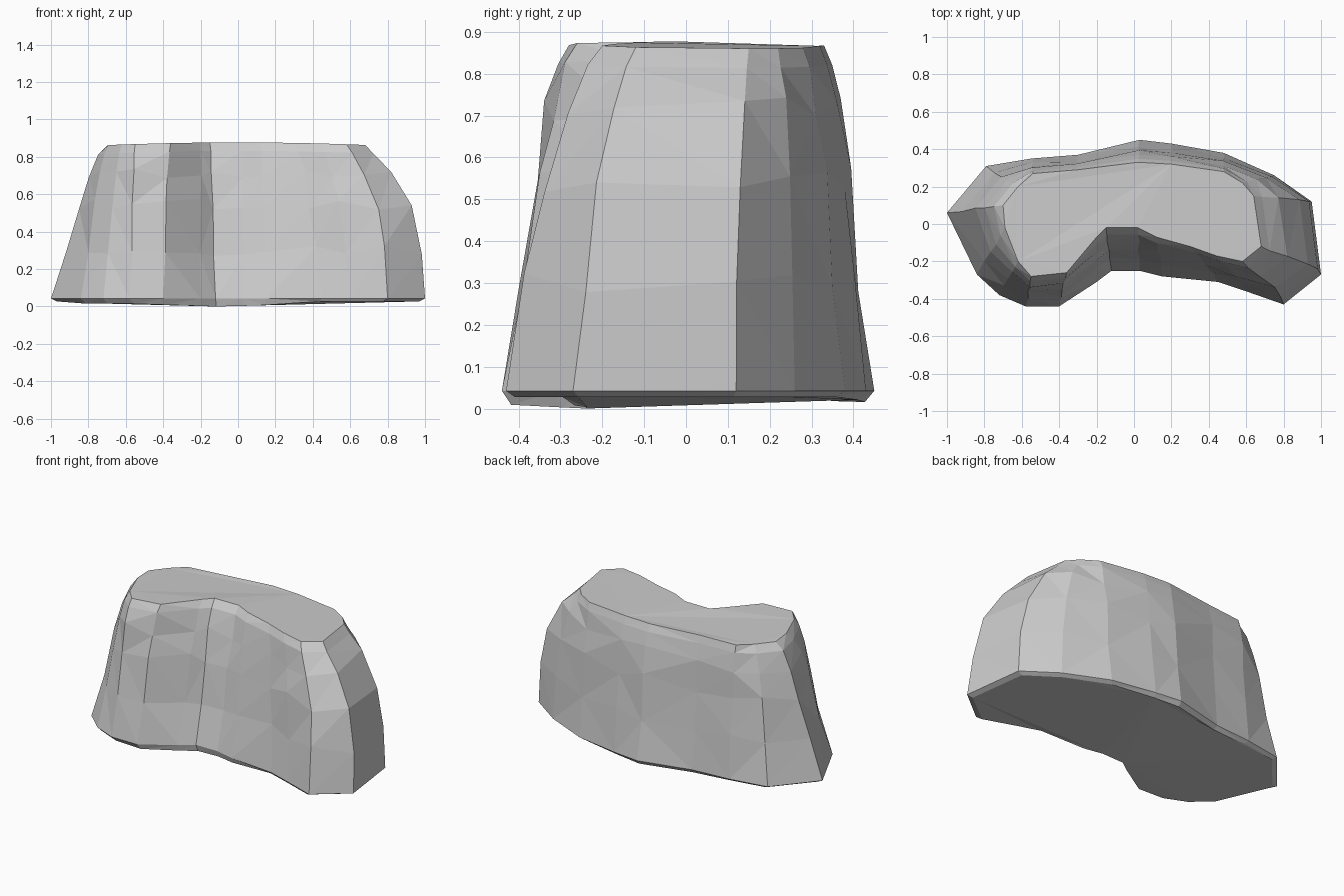
import bpy, bmesh, random

if "Cube" in bpy.data.objects:
    bpy.data.objects.remove(bpy.data.objects["Cube"])
random.seed(4)

# Matching kidney-shaped outlines: wide foot and narrow flat crown
FOOT = [(-1, .06), (-.79, .31), (-.55, .35), (-.3, .37), (.03, .45), (.2, .43), (.48, .38),
        (.75, .26), (.95, .12), (1, -.27), (.8, -.43), (.6, -.36), (.45, -.31), (.15, -.28),
        (.03, -.25), (-.12, -.25), (-.2, -.31), (-.4, -.44), (-.58, -.44), (-.72, -.38), (-.84, -.27)]
CROWN = [(-.7, .1), (-.62, .2), (-.54, .27), (-.3, .29), (.02, .33), (.2, .32), (.48, .28),
         (.58, .22), (.64, .15), (.68, -.12), (.58, -.2), (.44, -.17), (.3, -.12), (.12, -.07),
         (.02, -.02), (-.15, -.02), (-.2, -.07), (-.36, -.26), (-.55, -.28), (-.62, -.2), (-.69, -.02)]

# Height, taper over most of the rock, taper at the bulging right end
LEVELS = [(.045, 0, 0), (.3, .28, .06), (.55, .5, .22), (.72, .66, .57), (.835, .84, .86), (.88, 1, 1)]


def ring(bm, level):
    z, left, right = LEVELS[level]
    verts = []
    for (ax, ay), (bx, by) in zip(FOOT, CROWN):
        s = min(max((ax - .3) / .6, 0), 1)
        s = s * s * (3 - 2 * s)
        tx = left + (right - left) * s          # right end bulges in x,
        ty = left + (right - left) * s * .35    # much less in y
        x, y, h = ax + (bx - ax) * tx, ay + (by - ay) * ty, z
        if 0 < level < 4:                       # chipped, uneven walls
            x += random.uniform(-.006, .006)
            y += random.uniform(-.006, .006)
            h += random.uniform(-.03, .03)
        if level >= 4:                          # gently sloping crown
            h -= .03 * x * x + .03 * max(y, 0)
        verts.append(bm.verts.new((x, y, h)))
    return verts


bm = bmesh.new()
# Slightly inset underside, higher at the right front
under = [bm.verts.new((x * .97, y * .95,
                       .002 + .016 * min(abs(x + .1) / .5, 1) + (.012 if x > .3 or y > 0 else 0)))
         for x, y in FOOT]
rings = [under] + [ring(bm, i) for i in range(len(LEVELS))]
n = len(FOOT)
for low, high in zip(rings, rings[1:]):
    for i in range(n):
        j = (i + 1) % n
        bm.faces.new((low[i], low[j], high[j], high[i]))
bm.faces.new(rings[0])
bm.faces.new(rings[-1])
bmesh.ops.triangulate(bm, faces=bm.faces[:], ngon_method='EAR_CLIP')
bmesh.ops.recalc_face_normals(bm, faces=bm.faces[:])

base_z = min(v.co.z for v in bm.verts)
for v in bm.verts:
    v.co.z -= base_z

mesh = bpy.data.meshes.new("curved_rock")
bm.to_mesh(mesh)
bm.free()
rock = bpy.data.objects.new("curved_rock", mesh)
bpy.context.collection.objects.link(rock)
